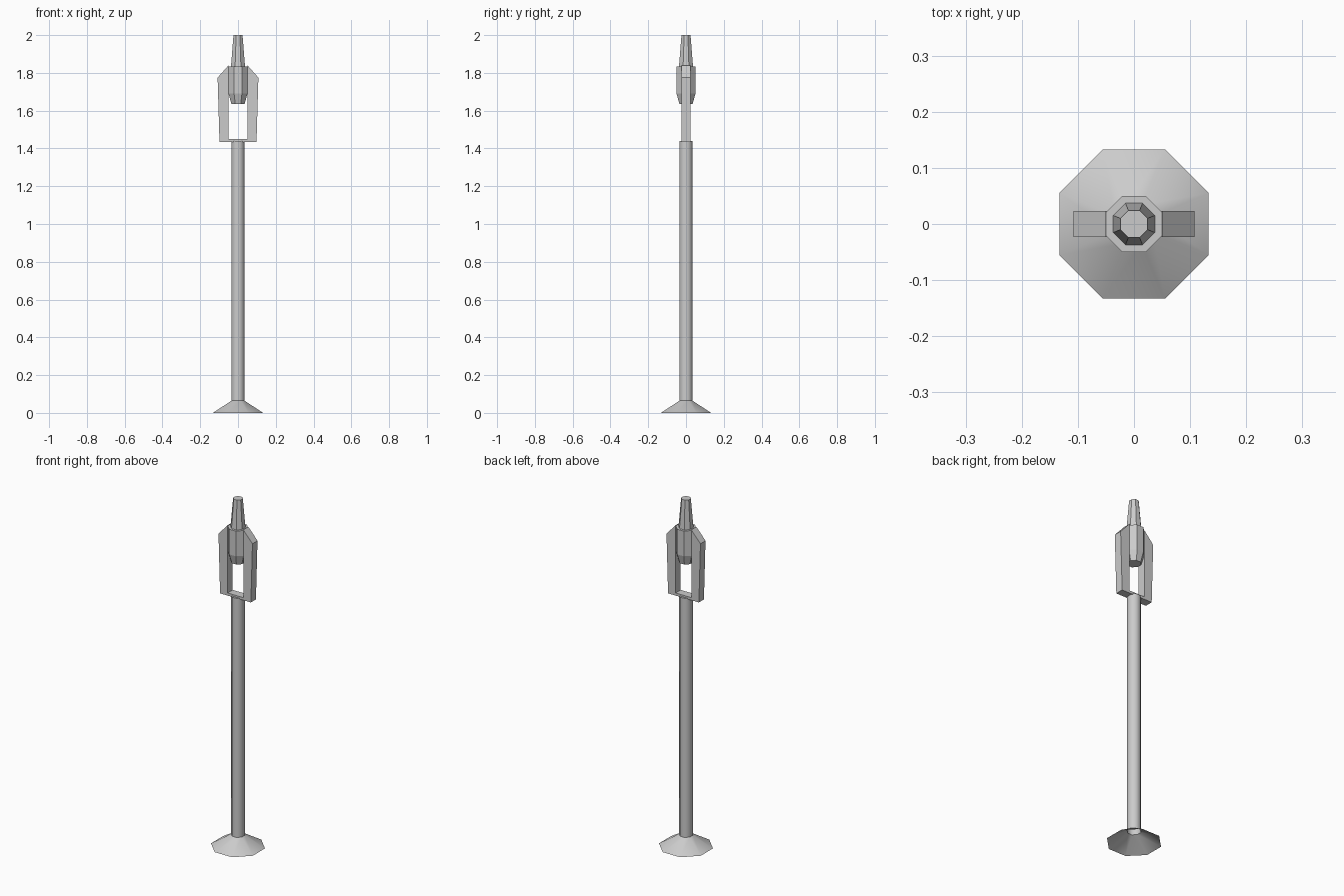
import bpy, bmesh, math

cube = bpy.data.objects.get("Cube")
if cube:
    bpy.data.objects.remove(cube)

grey = bpy.data.materials.new("light_grey")
grey.use_nodes = True
colour = (0.6, 0.6, 0.6, 1)
grey.diffuse_color = colour
grey.node_tree.nodes["Principled BSDF"].inputs["Base Color"].default_value = colour


def finish(name, bm, smooth=False):
    mesh = bpy.data.meshes.new(name)
    bm.to_mesh(mesh)
    bm.free()
    mesh.materials.append(grey)
    for face in mesh.polygons:
        face.use_smooth = smooth and len(face.vertices) == 4
    obj = bpy.data.objects.new(name, mesh)
    bpy.context.collection.objects.link(obj)
    return obj


def octagon_stack(name, rings, bottom=False, top=False, smooth=False):
    """Stack eight-sided rings, each given as (half width across flats, height)."""
    bm = bmesh.new()
    loops = []
    for half, z in rings:
        r = half / math.cos(math.pi / 8)
        angles = [math.pi * (i + 0.5) / 4 for i in range(8)]
        loops.append([bm.verts.new((r * math.cos(a), r * math.sin(a), z)) for a in angles])
    for low, high in zip(loops, loops[1:]):
        for i in range(8):
            j = (i + 1) % 8
            bm.faces.new((low[i], low[j], high[j], high[i]))
    if bottom:
        bm.faces.new(loops[0][::-1])
    if top:
        bm.faces.new(loops[-1])
    return finish(name, bm, smooth)


# Flared foot, hollow underneath, and the tall pole
octagon_stack("foot", [(0.133, 0), (0.034, 0.065)], smooth=True)
octagon_stack("pole", [(0.034, 0.065), (0.034, 1.44)], top=True, smooth=True)

# Head held in the fork, with a flat shoulder and tapered tip
octagon_stack("head", [(0.035, 1.635), (0.05, 1.69), (0.05, 1.835), (0.037, 1.835)], bottom=True)
octagon_stack("tip", [(0.037, 1.835), (0.024, 2.0)], top=True)

# U-shaped fork: mirrored half outline extruded through its depth
half = [(0.05, 1.45), (0.05, 1.84), (0.108, 1.775), (0.098, 1.435)]
outline = half + [(-x, z) for x, z in reversed(half)]
bm = bmesh.new()
face = bm.faces.new([bm.verts.new((x, -0.023, z)) for x, z in outline])
moved = bmesh.ops.extrude_face_region(bm, geom=[face])["geom"]
bmesh.ops.translate(bm, vec=(0, 0.046, 0), verts=[v for v in moved if isinstance(v, bmesh.types.BMVert)])
bmesh.ops.recalc_face_normals(bm, faces=bm.faces)
finish("fork", bm)
